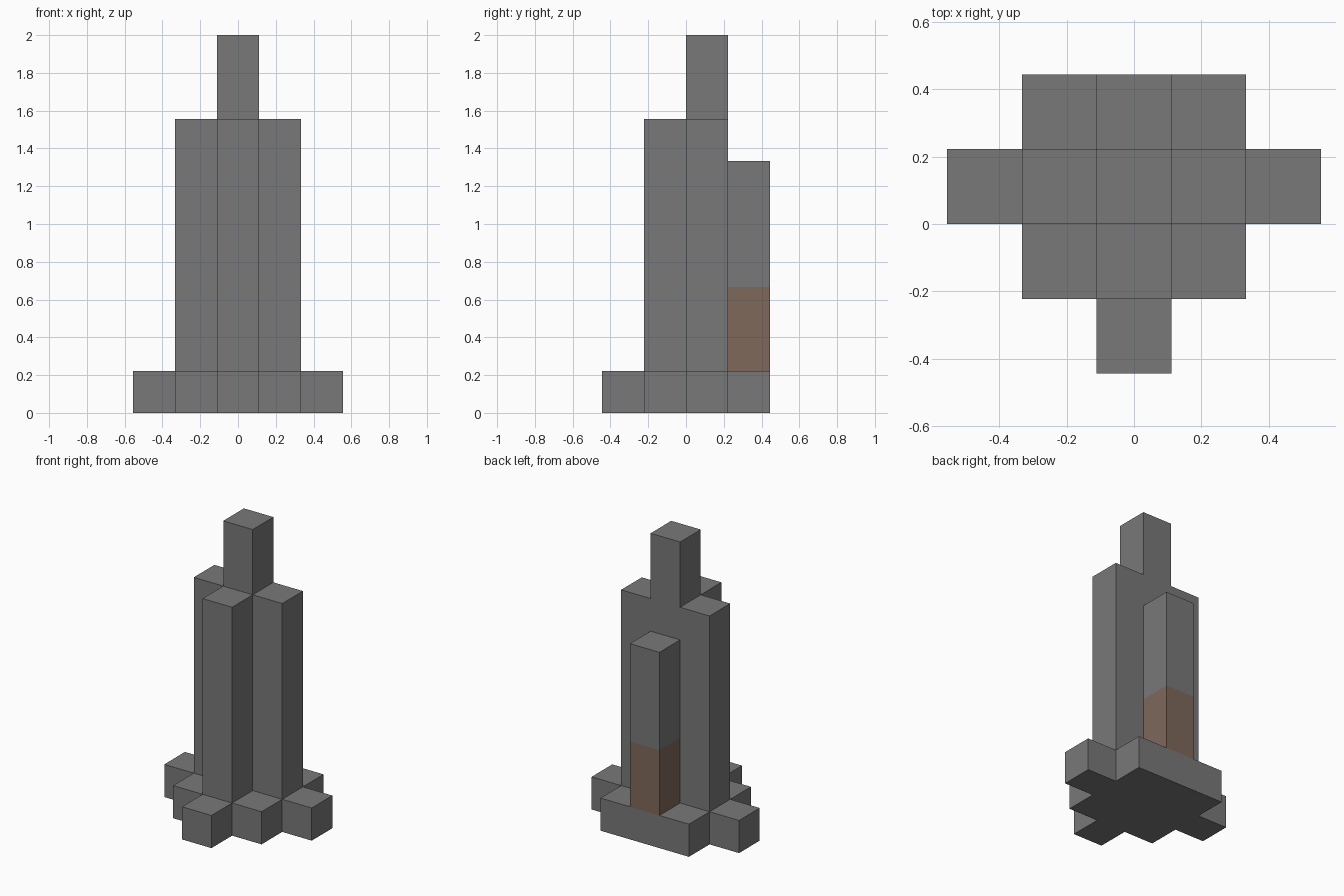
import bpy
import bmesh

cube = bpy.data.objects.get("Cube")
if cube:
    bpy.data.objects.remove(cube, do_unlink=True)

U = 2 / 9  # block size


def make_material(name, rgb):
    mat = bpy.data.materials.new(name)
    mat.use_nodes = True
    color = (*rgb, 1)
    mat.diffuse_color = color
    mat.node_tree.nodes["Principled BSDF"].inputs["Base Color"].default_value = color
    return mat


stone = make_material("grey stone", (0.19, 0.19, 0.19))
clay = make_material("brown clay", (0.212, 0.138, 0.105))


def prism(name, half_outline, bottom, top, mat):
    """Extrude a plan, given as its +x half from front to back, in block units."""
    outline = half_outline + [(-x, y) for x, y in reversed(half_outline)]
    bm = bmesh.new()
    base = bm.faces.new([bm.verts.new((x * U, y * U, bottom * U)) for x, y in outline])
    result = bmesh.ops.extrude_face_region(bm, geom=[base], use_keep_orig=True)
    verts = [v for v in result["geom"] if isinstance(v, bmesh.types.BMVert)]
    bmesh.ops.translate(bm, verts=verts, vec=(0, 0, (top - bottom) * U))
    bmesh.ops.recalc_face_normals(bm, faces=bm.faces)
    mesh = bpy.data.meshes.new(name)
    bm.to_mesh(mesh)
    bm.free()
    mesh.materials.append(mat)
    obj = bpy.data.objects.new(name, mesh)
    bpy.context.collection.objects.link(obj)
    return obj


# Stepped foot
prism("base", [(0.5, -2), (0.5, -1), (1.5, -1), (1.5, 0),
               (2.5, 0), (2.5, 1), (1.5, 1), (1.5, 2)], 0, 1, stone)

# T-shaped shaft and the spire on top
prism("tower", [(0.5, -1), (0.5, 0), (1.5, 0), (1.5, 1)], 1, 7, stone)
prism("spire", [(0.5, 0), (0.5, 1)], 7, 9, stone)

# Rear buttress with a brown lower section
rear = [(0.5, 1), (0.5, 2)]
prism("buttress_lower", rear, 1, 3, clay)
prism("buttress_upper", rear, 3, 6, stone)
